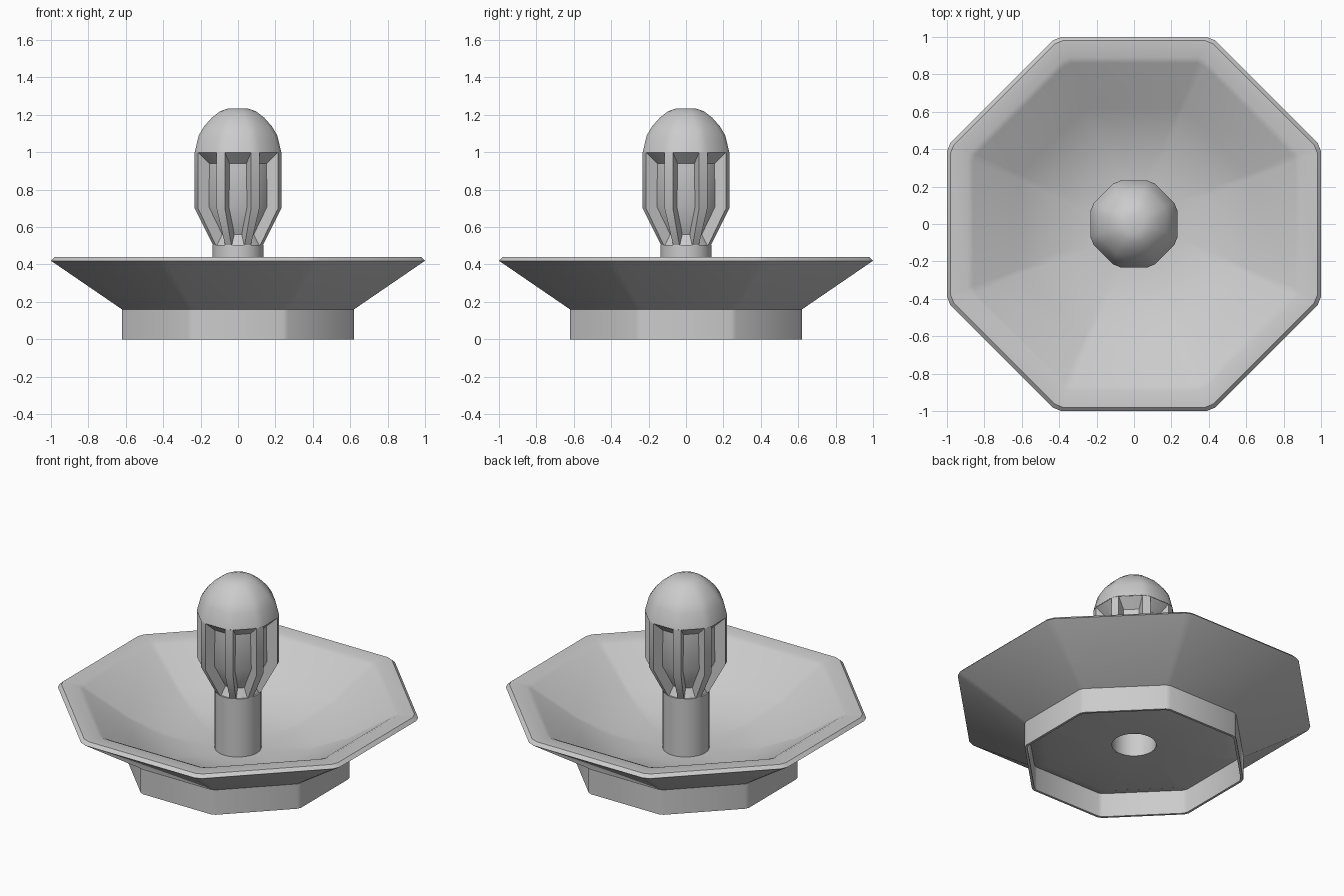
import bpy, bmesh, math
from mathutils import Matrix

cube = bpy.data.objects.get("Cube")
if cube:
    bpy.data.objects.remove(cube, do_unlink=True)

grey = bpy.data.materials.new("light_grey")
grey.use_nodes = True
colour = (0.6, 0.6, 0.6, 1)
grey.diffuse_color = colour
grey.node_tree.nodes["Principled BSDF"].inputs["Base Color"].default_value = colour

OCT, ROUND = 0.94, 0.48   # share of each octagon side kept between cut corners


def finish(name, bm):
    bmesh.ops.recalc_face_normals(bm, faces=bm.faces[:])
    mesh = bpy.data.meshes.new(name)
    bm.to_mesh(mesh)
    bm.free()
    mesh.materials.append(grey)
    obj = bpy.data.objects.new(name, mesh)
    bpy.context.collection.objects.link(obj)
    bpy.ops.object.select_all(action='DESELECT')
    obj.select_set(True)
    bpy.context.view_layer.objects.active = obj
    bpy.ops.object.shade_smooth_by_angle(angle=math.radians(30))
    return obj


def ring(bm, apothem, z, keep):
    """Octagon with cut corners, flat sides facing the axes."""
    half = apothem * math.tan(math.pi / 8) * keep
    verts = []
    for k in range(8):
        c, s = math.cos(k * math.pi / 4), math.sin(k * math.pi / 4)
        for t in (-half, half):
            verts.append(bm.verts.new((apothem * c - t * s, apothem * s + t * c, z)))
    return verts


def loft(name, profile, closed=False, caps=False):
    bm = bmesh.new()
    rings = [ring(bm, *p) for p in profile]
    pairs = list(zip(rings, rings[1:]))
    if closed:
        pairs.append((rings[-1], rings[0]))
    for a, b in pairs:
        for i in range(16):
            j = (i + 1) % 16
            bm.faces.new((a[i], a[j], b[j], b[i]))
    if caps:
        bm.faces.new(rings[0])
        bm.faces.new(rings[-1])
    return finish(name, bm)


def lathe(name, profile, steps=32):
    bm = bmesh.new()
    verts = [bm.verts.new((r, 0, z)) for r, z in profile]
    edges = [bm.edges.new(p) for p in zip(verts, verts[1:])]
    bmesh.ops.spin(bm, geom=verts + edges, cent=(0, 0, 0), axis=(0, 0, 1),
                   angle=math.tau, steps=steps)
    bmesh.ops.remove_doubles(bm, verts=bm.verts[:], dist=0.0001)
    return finish(name, bm)


# Foot: thin octagonal skirt, open below
loft("foot_ring", [(0.62, 0, OCT), (0.62, 0.16, OCT),
                   (0.605, 0.155, OCT), (0.605, 0, OCT)], closed=True)

# Bowl: underside, lip, flat rim and hollow, with a round hole for the stem
loft("bowl", [(0.135, 0.125, ROUND), (0.52, 0.125, OCT), (0.62, 0.16, OCT),
              (1.0, 0.42, OCT), (0.98, 0.44, OCT), (0.89, 0.437, OCT),
              (0.86, 0.423, OCT), (0.62, 0.26, OCT), (0.42, 0.17, 0.85),
              (0.25, 0.138, 0.65), (0.135, 0.132, ROUND)], closed=True)

# Stem: hollow tube closed at the top
lathe("stem", [(0, 0.48), (0.13, 0.48), (0.13, 0.125), (0.137, 0.125),
               (0.137, 0.505), (0, 0.505)])

# Head: recessed core, dome cap and eight ribs
loft("head_core", [(0.128, 0.5, OCT), (0.1, 0.56, OCT), (0.172, 0.71, OCT),
                   (0.172, 0.94, OCT), (0.232, 1.0, 0.75)], caps=True)
loft("head_dome", [(0.232, 0.998, 0.75), (0.21, 1.09, 0.7), (0.18, 1.14, 0.65),
                   (0.14, 1.185, 0.6), (0.095, 1.22, 0.55), (0.05, 1.235, 0.55)],
     caps=True)

bm = bmesh.new()
outline = [(0.08, 0.5), (0.137, 0.505), (0.241, 0.7), (0.241, 1.0), (0.1, 1.0), (0.1, 0.7)]
for k in range(8):
    turn = Matrix.Rotation((k + 0.5) * math.pi / 4, 3, 'Z')
    sides = []
    for sign in (-1, 1):
        side = []
        for r, z in outline:
            width = 0.018 if z < 0.6 else 0.024
            v = bm.verts.new((r, sign * width, z))
            v.co = turn @ v.co
            side.append(v)
        bm.faces.new(side)
        sides.append(side)
    for i in range(len(outline)):
        j = (i + 1) % len(outline)
        bm.faces.new((sides[0][i], sides[0][j], sides[1][j], sides[1][i]))
finish("head_ribs", bm)
